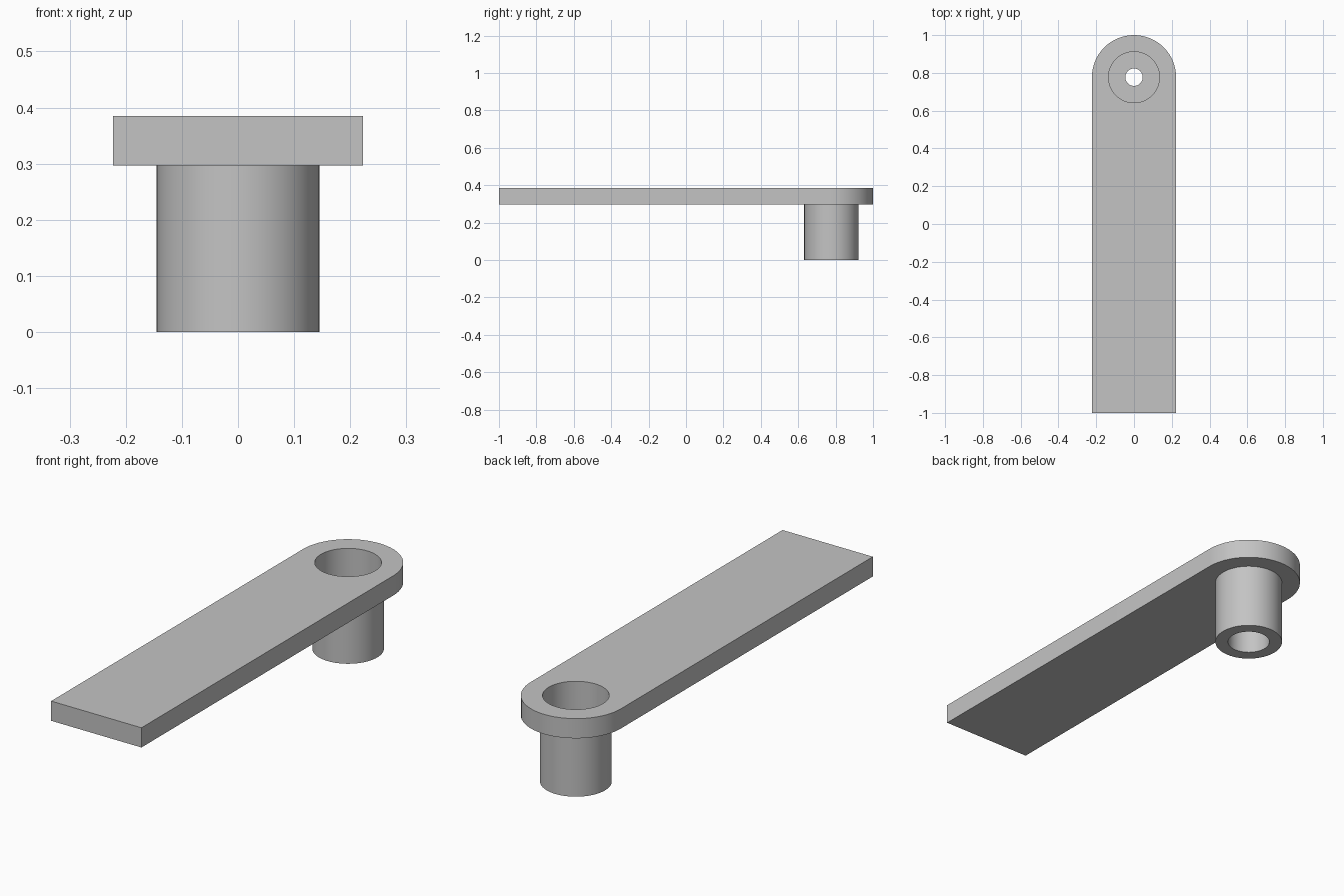
import bpy, bmesh, math

cube = bpy.data.objects.get("Cube")
if cube:
    bpy.data.objects.remove(cube, do_unlink=True)

HALF_W = 0.223            # half width of the arm, also its end radius
PIVOT_Y = 1 - HALF_W      # axis of the hub
Z_LOW, Z_TOP = 0.297, 0.385
SEG = 64

grey = bpy.data.materials.new("grey_plastic")
grey.use_nodes = True
colour = (0.55, 0.55, 0.55, 1)
grey.diffuse_color = colour
grey.node_tree.nodes["Principled BSDF"].inputs["Base Color"].default_value = colour

bm = bmesh.new()


def ring(points, z):
    """Closed loop of vertices at height z."""
    return [bm.verts.new((x, y, z)) for x, y in points]


def circle(r):
    angles = [math.tau * i / SEG for i in range(SEG)]
    return [(r * math.cos(a), PIVOT_Y + r * math.sin(a)) for a in angles]


def skin(a, b):
    """Wall of quads between two loops of equal length."""
    n = len(a)
    for i in range(n):
        j = (i + 1) % n
        bm.faces.new((a[i], a[j], b[j], b[i]))


def fill_between(outer, inner):
    """Flat face with a round hole."""
    edges = []
    for loop in (outer, inner):
        for i, v in enumerate(loop):
            w = loop[(i + 1) % len(loop)]
            edges.append(bm.edges.get((v, w)) or bm.edges.new((v, w)))
    bmesh.ops.triangle_fill(bm, edges=edges, use_beauty=True, normal=(0, 0, 1))


# Arm: square front end, round back end
half = SEG // 2
arc = [(HALF_W * math.cos(math.pi * i / half),
        PIVOT_Y + HALF_W * math.sin(math.pi * i / half)) for i in range(half + 1)]
outline = arc + [(-HALF_W, -1), (HALF_W, -1)]
arm_low, arm_top = ring(outline, Z_LOW), ring(outline, Z_TOP)
skin(arm_low, arm_top)

# Hub: outside wall, lower socket, screw hole, upper recess
profile = [(0.145, Z_LOW), (0.145, 0), (0.09, 0), (0.09, 0.14),
           (0.046, 0.14), (0.046, 0.2), (0.135, 0.2), (0.135, Z_TOP)]
rings = [ring(circle(r), z) for r, z in profile]
for a, b in zip(rings, rings[1:]):
    skin(a, b)

# Arm underside and top around the hub
fill_between(arm_low, rings[0])
fill_between(arm_top, rings[-1])
bmesh.ops.recalc_face_normals(bm, faces=bm.faces[:])

mesh = bpy.data.meshes.new("lever_arm_with_hub")
bm.to_mesh(mesh)
bm.free()
mesh.materials.append(grey)
lever = bpy.data.objects.new("lever_arm_with_hub", mesh)
bpy.context.collection.objects.link(lever)

bpy.ops.object.select_all(action="DESELECT")
lever.select_set(True)
bpy.context.view_layer.objects.active = lever
bpy.ops.object.shade_smooth_by_angle(angle=math.radians(30))
